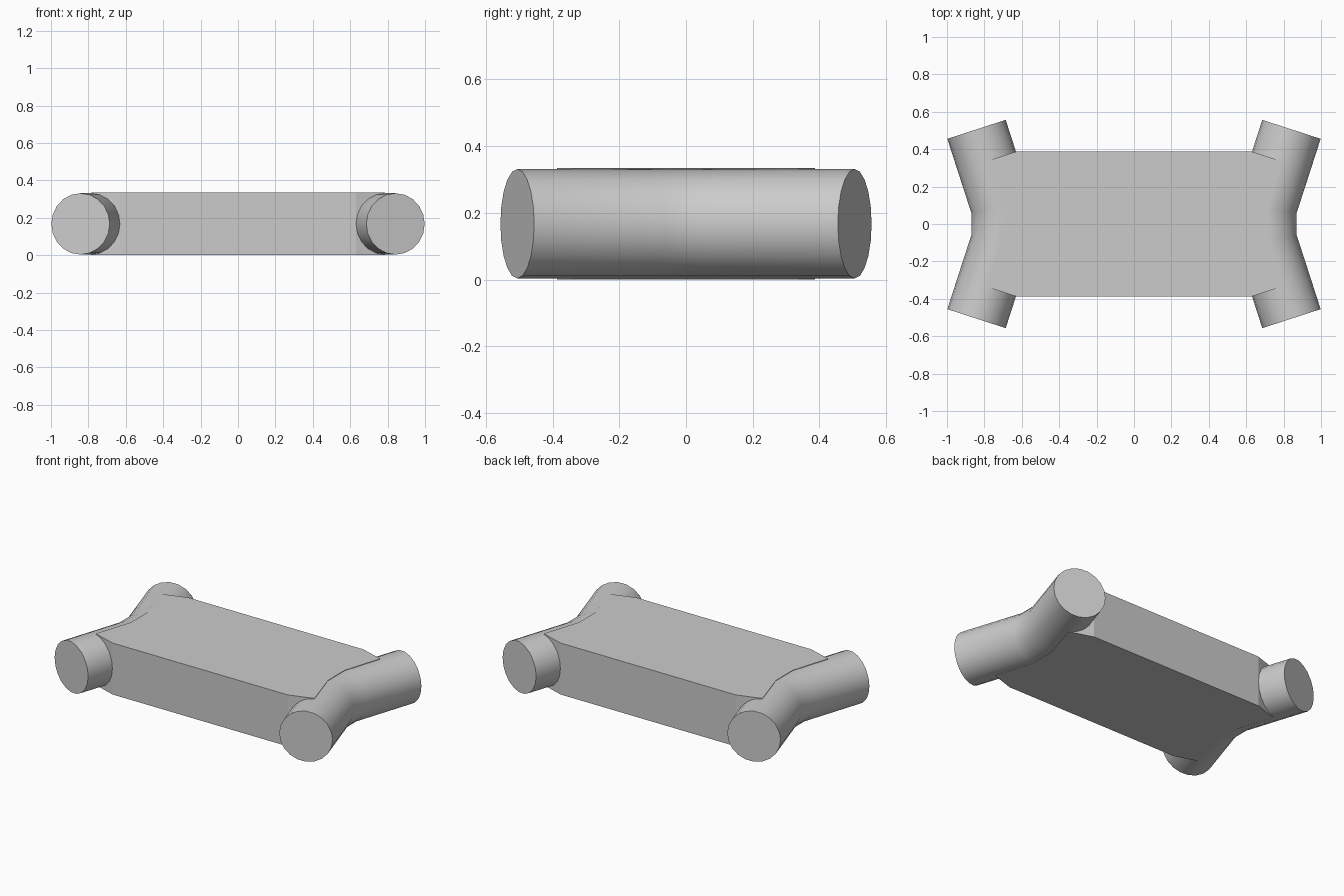
import bpy, bmesh
from math import sin, cos, pi, radians
from mathutils import Vector

cube = bpy.data.objects.get("Cube")
if cube:
    bpy.data.objects.remove(cube, do_unlink=True)

grey = bpy.data.materials.new("light_grey")
grey.use_nodes = True
colour = (0.6, 0.6, 0.6, 1)
grey.diffuse_color = colour
grey.node_tree.nodes["Principled BSDF"].inputs["Base Color"].default_value = colour

MID = 0.167      # height of the tube axes
RADIUS = 0.164
SIDES = 20
TILT = radians(18)


def make_object(name, bm):
    bmesh.ops.recalc_face_normals(bm, faces=bm.faces)
    mesh = bpy.data.meshes.new(name)
    bm.to_mesh(mesh)
    bm.free()
    mesh.materials.append(grey)
    ob = bpy.data.objects.new(name, mesh)
    bpy.context.collection.objects.link(ob)
    return ob


def bent_tube(name, side):
    """Tube along y with splayed ends; joints are mitred at half the bend."""
    bm = bmesh.new()
    stations = [(0.842, -0.506, TILT, 1), (0.706, -0.086, TILT / 2, 1 / cos(TILT / 2)),
                (0.706, 0.086, -TILT / 2, 1 / cos(TILT / 2)), (0.842, 0.506, -TILT, 1)]
    rings = []
    for x, y, turn, stretch in stations:
        across = Vector((cos(turn), sin(turn), 0)) * RADIUS * stretch
        ring = []
        for i in range(SIDES):
            a = 2 * pi * i / SIDES
            p = Vector((x, y, MID)) + across * cos(a) + Vector((0, 0, RADIUS * sin(a)))
            ring.append(bm.verts.new((p.x * side, p.y, p.z)))
        rings.append(ring)
    for r, s in zip(rings, rings[1:]):
        for i in range(SIDES):
            j = (i + 1) % SIDES
            bm.faces.new((r[i], r[j], s[j], s[i]))
    bm.faces.new(rings[0])
    bm.faces.new(rings[-1])
    ob = make_object(name, bm)
    bpy.ops.object.select_all(action="DESELECT")
    ob.select_set(True)
    bpy.context.view_layer.objects.active = ob
    bpy.ops.object.shade_smooth_by_angle(angle=radians(35))


# Flat slab whose ends follow the tube axes
quarter = [(0.63, 0.387), (0.785, 0.337), (0.706, 0.086)]
outline = quarter + [(x, -y) for x, y in reversed(quarter)]
outline += [(-x, -y) for x, y in outline]
bm = bmesh.new()
base = bm.faces.new([bm.verts.new((x, y, 0)) for x, y in outline])
top = bmesh.ops.extrude_face_region(bm, geom=[base])
bmesh.ops.translate(bm, vec=(0, 0, MID * 2),
                    verts=[v for v in top["geom"] if isinstance(v, bmesh.types.BMVert)])
make_object("body", bm)

bent_tube("left_tube", 1)
bent_tube("right_tube", -1)
